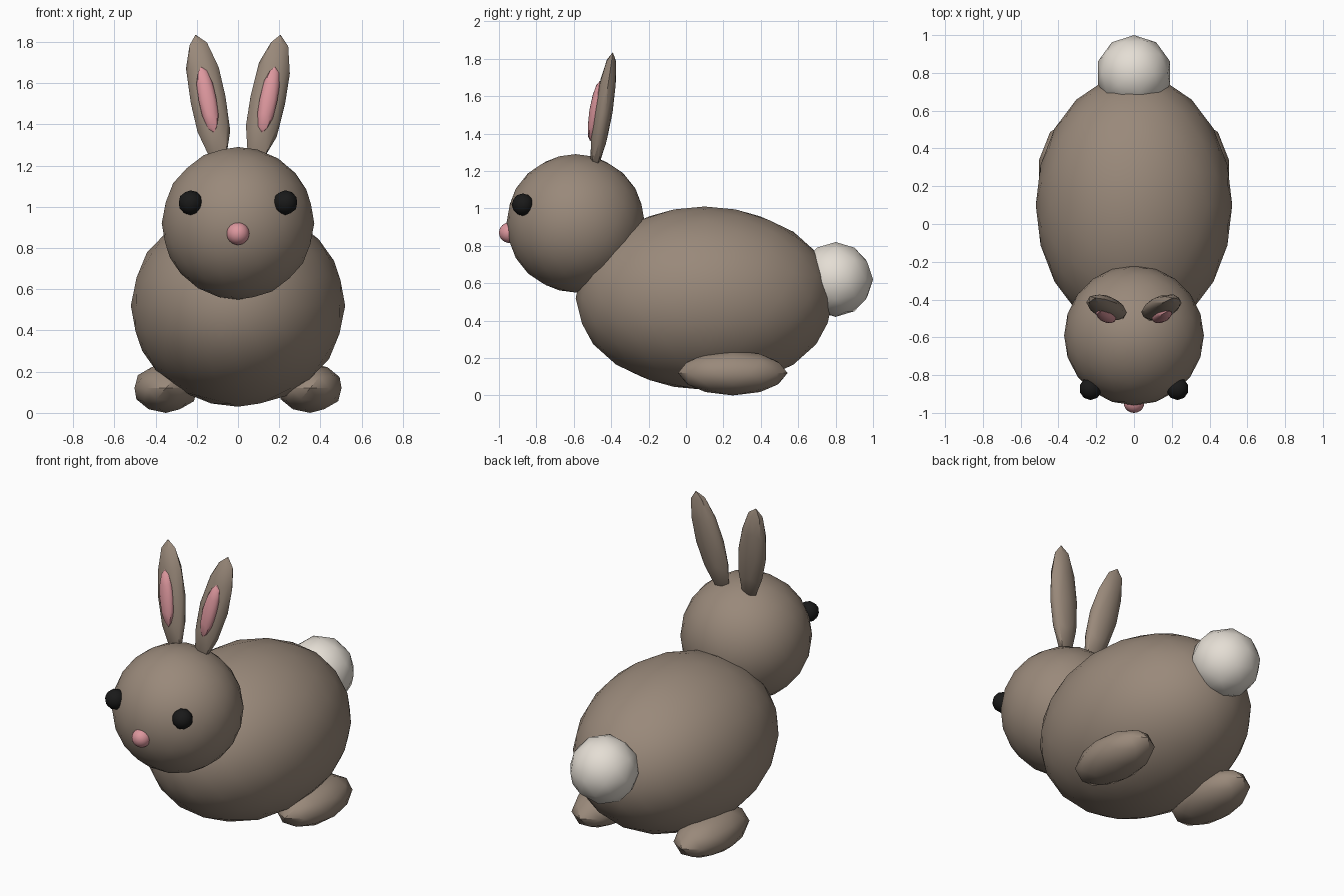
import bpy
from math import radians

cube = bpy.data.objects.get("Cube")
if cube:
    bpy.data.objects.remove(cube, do_unlink=True)


def make_material(name, rgb):
    mat = bpy.data.materials.new(name)
    mat.use_nodes = True
    color = (*rgb, 1)
    mat.diffuse_color = color
    bsdf = mat.node_tree.nodes["Principled BSDF"]
    bsdf.inputs["Base Color"].default_value = color
    bsdf.inputs["Roughness"].default_value = 0.8
    return mat


brown = make_material("brown fur", (0.32, 0.25, 0.195))
cream = make_material("cream fur", (0.78, 0.73, 0.66))
pink = make_material("pink skin", (0.72, 0.31, 0.34))
black = make_material("black eye", (0.01, 0.01, 0.01))


def ball(name, center, radii, mat, detail=2, tilt=(0, 0, 0)):
    """Faceted ball stretched to the given radii."""
    bpy.ops.mesh.primitive_ico_sphere_add(
        subdivisions=detail, radius=1, location=center,
        rotation=[radians(a) for a in tilt])
    obj = bpy.context.object
    obj.name = name
    obj.scale = radii
    bpy.ops.object.transform_apply(location=False, rotation=False, scale=True)
    obj.data.materials.append(mat)
    bpy.ops.object.shade_smooth_by_angle(angle=radians(30))
    return obj


# Body, head, tail and nose
ball("body", (0, 0.1, 0.52), (0.52, 0.69, 0.49), brown, 3)
ball("head", (0, -0.59, 0.92), (0.37, 0.37, 0.37), brown, 3)
ball("tail", (0, 0.8, 0.62), (0.2, 0.2, 0.2), cream)
ball("nose", (0, -0.945, 0.87), (0.055, 0.055, 0.055), pink, 3)

# Paired parts, mirrored across x
for side, s in (("left", 1), ("right", -1)):
    ear_tilt = (-9, s * 11, 0)
    ball(side + "_foot", (s * 0.35, 0.25, 0.12), (0.16, 0.293, 0.12), brown)
    ball(side + "_eye", (s * 0.23, -0.872, 1.02), (0.06, 0.06, 0.06), black)
    ball(side + "_ear", (s * 0.145, -0.442, 1.52), (0.09, 0.05, 0.325),
         brown, tilt=ear_tilt)
    ball(side + "_inner_ear", (s * 0.148, -0.487, 1.52), (0.045, 0.03, 0.165),
         pink, tilt=ear_tilt)
